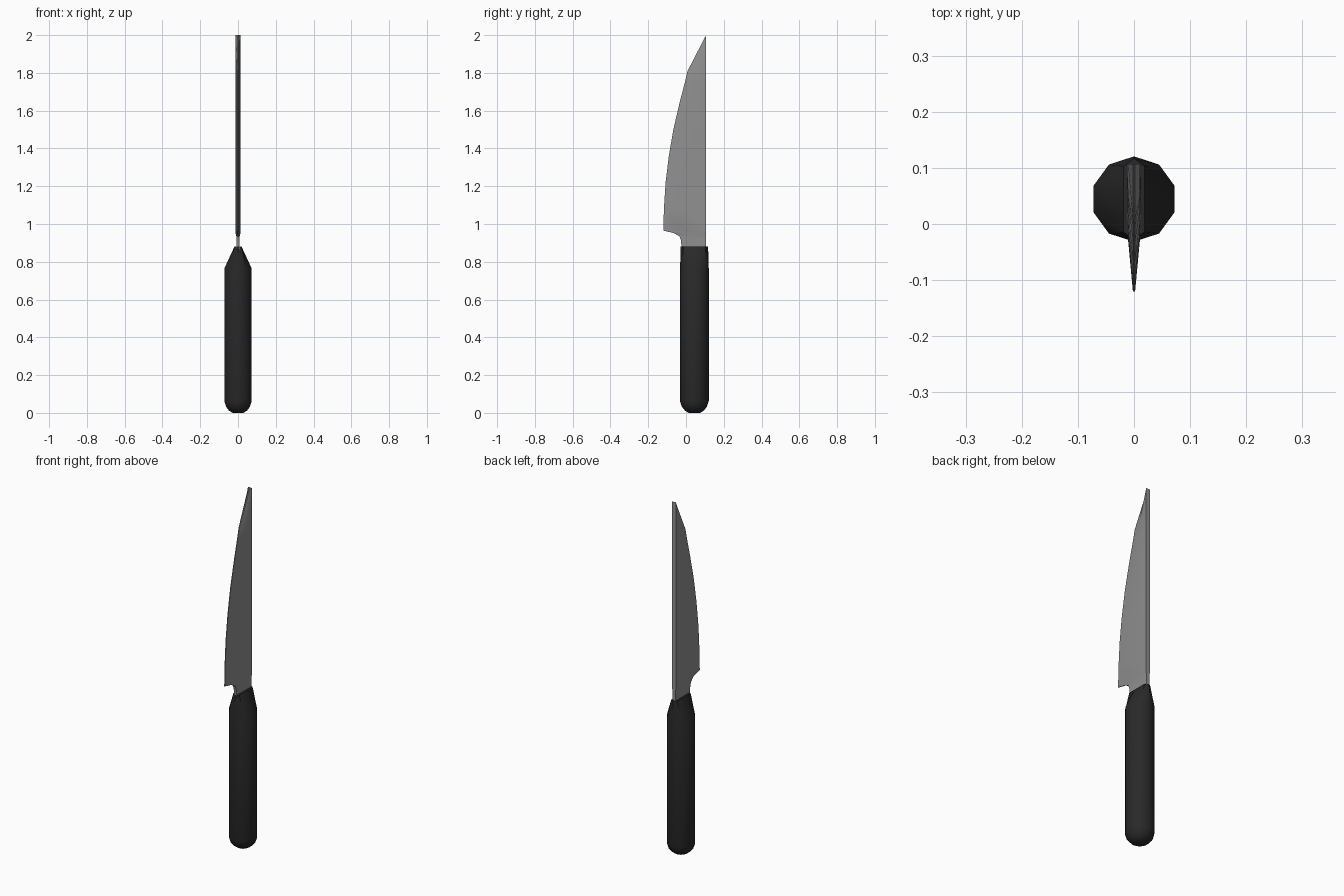
import bpy, bmesh, math

if "Cube" in bpy.data.objects:
    bpy.data.objects.remove(bpy.data.objects["Cube"])


def loft(name, rings, color, angle):
    """Skin a list of equal-length rings and cap both ends."""
    bm = bmesh.new()
    rows = [[bm.verts.new(p) for p in ring] for ring in rings]
    n = len(rows[0])
    for a, b in zip(rows, rows[1:]):
        for i in range(n):
            j = (i + 1) % n
            bm.faces.new((a[i], a[j], b[j], b[i]))
    bm.faces.new(rows[0][::-1])
    bm.faces.new(rows[-1])
    bmesh.ops.remove_doubles(bm, verts=bm.verts, dist=0.0002)
    bmesh.ops.recalc_face_normals(bm, faces=bm.faces)
    mesh = bpy.data.meshes.new(name)
    bm.to_mesh(mesh)
    bm.free()
    obj = bpy.data.objects.new(name, mesh)
    bpy.context.collection.objects.link(obj)
    mat = bpy.data.materials.new(name + "_material")
    mat.diffuse_color = (*color, 1)
    mat.use_nodes = True
    mat.node_tree.nodes["Principled BSDF"].inputs["Base Color"].default_value = mat.diffuse_color
    mesh.materials.append(mat)
    bpy.ops.object.select_all(action='DESELECT')
    obj.select_set(True)
    bpy.context.view_layer.objects.active = obj
    bpy.ops.object.shade_smooth_by_angle(angle=math.radians(angle))
    return obj


# Handle: ten-sided grip, rounded butt, pinched flat at the blade end
def handle_ring(z, r, max_x):
    pts = []
    for i in range(10):
        a = math.radians(18 + 36 * i)
        x = max(-max_x, min(max_x, r * math.cos(a)))
        pts.append((x, 0.0445 + r * math.sin(a), z))
    return pts


handle_profile = [(0, 0.03, 1), (0.012, 0.05, 1), (0.032, 0.066, 1), (0.062, 0.076, 1),
                  (0.765, 0.076, 1), (0.88, 0.0725, 0.019)]
loft("handle", [handle_ring(*p) for p in handle_profile], (0.022, 0.022, 0.022), 40)


# Blade: straight thick spine, convex sides, thin curved cutting edge
SPINE = 0.107


def blade_ring(z, edge, spine_half, mid_half, edge_half):
    mid = SPINE + (edge - SPINE) * 0.6
    right = [(spine_half, SPINE, z), (mid_half, mid, z), (edge_half, edge, z)]
    return right + [(-x, y, zz) for x, y, zz in reversed(right)]


neck = [(0.80, -0.022), (0.88, -0.024), (0.915, -0.027), (0.935, -0.035)]
cutting_edge = [(0.952, -0.065), (0.965, -0.12), (1.08, -0.117), (1.22, -0.108),
                (1.36, -0.091), (1.50, -0.067), (1.65, -0.032), (1.75, -0.006),
                (1.81, 0.008), (2.0, 0.1065)]
rings = [blade_ring(z, y, 0.009, 0.009, 0.008) for z, y in neck]
rings += [blade_ring(z, y, 0.013, 0.0105, 0.002) for z, y in cutting_edge]
loft("blade", rings, (0.28, 0.28, 0.28), 30)
